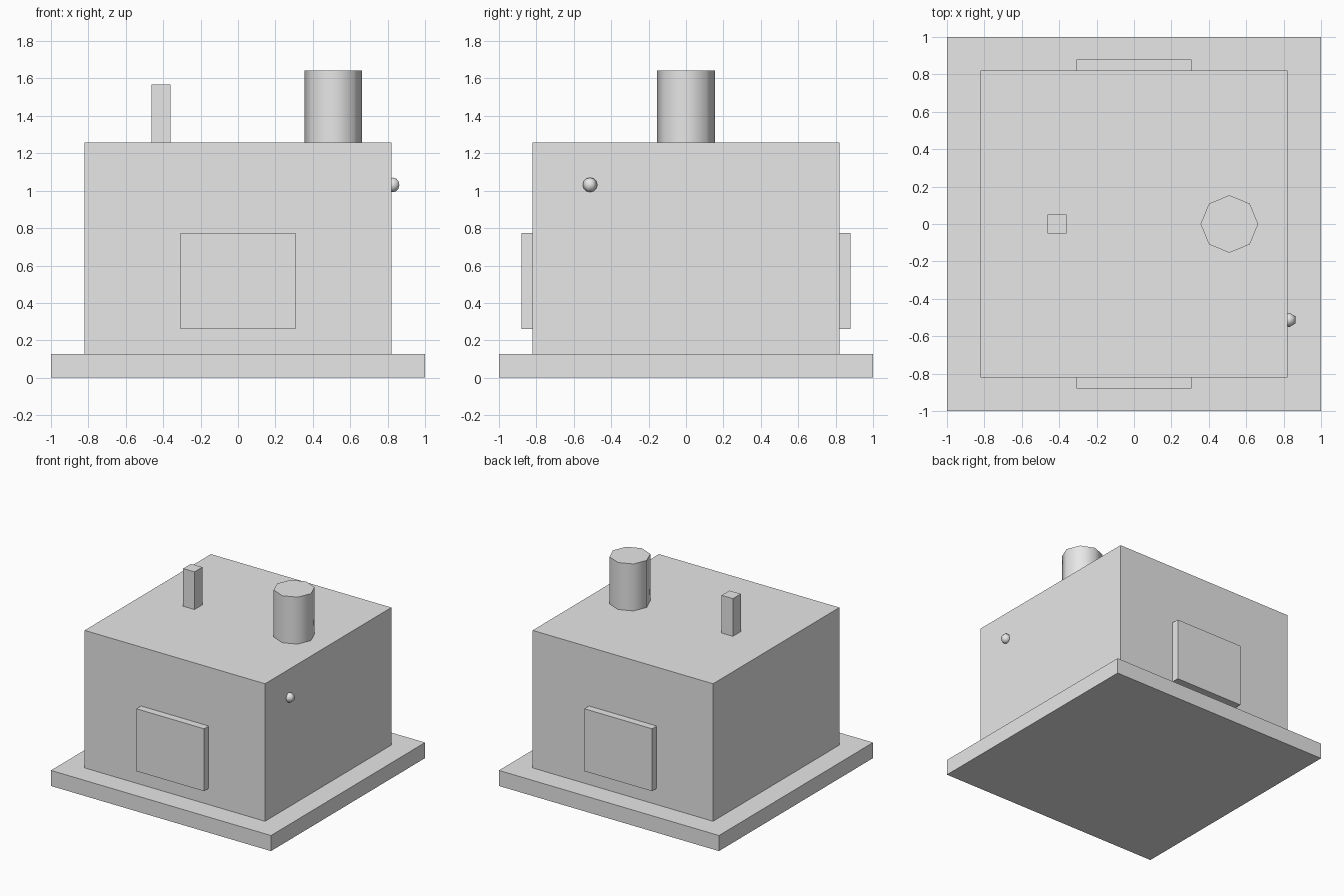
import bpy, math

if "Cube" in bpy.data.objects:
    bpy.data.objects.remove(bpy.data.objects["Cube"])

grey = bpy.data.materials.new("plain_grey")
grey.diffuse_color = (0.8, 0.8, 0.8, 1)
grey.use_nodes = True
grey.node_tree.nodes["Principled BSDF"].inputs["Base Color"].default_value = grey.diffuse_color


def finish(name, smooth=None):
    ob = bpy.context.object
    ob.name = name
    ob.data.materials.append(grey)
    if smooth:
        bpy.ops.object.shade_smooth_by_angle(angle=math.radians(smooth))
    return ob


def box(name, x, y, z):
    """Axis-aligned box from (min, max) ranges."""
    bpy.ops.mesh.primitive_cube_add(size=1, location=[sum(r) / 2 for r in (x, y, z)])
    ob = finish(name)
    ob.scale = [r[1] - r[0] for r in (x, y, z)]
    bpy.ops.object.transform_apply(location=False, rotation=False, scale=True)
    return ob


# Base slab and main body
box("base_slab", (-1, 1), (-1, 1), (0, 0.128))
box("body", (-0.82, 0.82), (-0.82, 0.82), (0.128, 1.258))

# Raised panels on the front and back
for name, s in (("front_panel", -1), ("back_panel", 1)):
    box(name, (-0.308, 0.308), sorted((s * 0.82, s * 0.88)), (0.261, 0.774))

# Square post on the roof
box("roof_post", (-0.462, -0.36), (-0.051, 0.051), (1.258, 1.568))

# Eight-sided chimney, corner pointing along +x
bpy.ops.mesh.primitive_cylinder_add(vertices=8, radius=0.154, depth=0.386,
                                    location=(0.51, 0, 1.451))
finish("chimney", 50)

# Small knob on the right wall
bpy.ops.mesh.primitive_uv_sphere_add(segments=6, ring_count=6, radius=0.039,
                                     location=(0.829, -0.513, 1.031))
finish("side_knob", 75)
